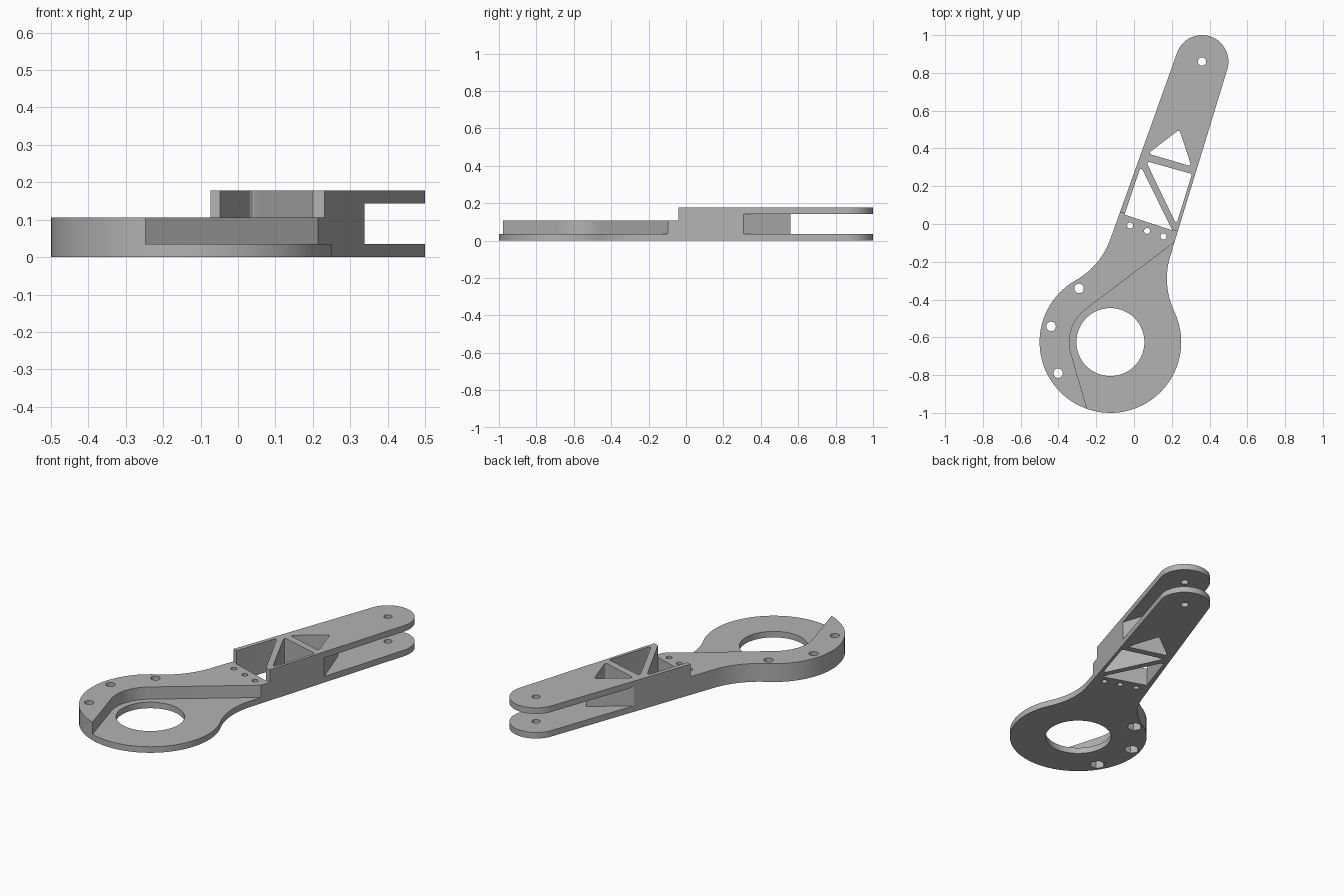
import bpy, bmesh
from math import sin, cos, pi, atan2, sqrt, radians
from mathutils import Vector as V

cube = bpy.data.objects.get("Cube")
if cube:
    bpy.data.objects.remove(cube, do_unlink=True)

grey = bpy.data.materials.new("machined grey")
grey.use_nodes = True
color = (0.45, 0.45, 0.45, 1)
grey.diffuse_color = color
grey.node_tree.nodes["Principled BSDF"].inputs["Base Color"].default_value = color

RING, RING_R, BORE_R = V((-0.125, -0.625)), 0.375, 0.18
TIP, TIP_R = V((0.36, 0.86)), 0.14
FLOOR, RIM, TOP = 0.035, 0.106, 0.178


def arc(c, r, a0, a1, n=24):
    return [V((c[0] + r * cos(a0 + (a1 - a0) * i / n),
               c[1] + r * sin(a0 + (a1 - a0) * i / n))) for i in range(n + 1)]


def circle(c, r, n=32):
    return arc(c, r, 0, 2 * pi, n)[:-1]


def rounded(points, r):
    """Polygon with each corner replaced by a short curve."""
    pts, out = [V(p) for p in points], []
    for i, p in enumerate(pts):
        a, b = (pts[i - 1] - p).normalized(), (pts[(i + 1) % len(pts)] - p).normalized()
        half = a.angle(b) / 2
        t = r * cos(half) / sin(half)
        for k in range(9):
            s = k / 8
            out.append(p + a * t * (1 - s) ** 2 + b * t * s ** 2)
    return out


def prism(name, points, z0, z1):
    bm = bmesh.new()
    face = bm.faces.new([bm.verts.new((p[0], p[1], z0)) for p in points])
    up = bmesh.ops.extrude_face_region(bm, geom=[face])["geom"]
    bmesh.ops.translate(bm, vec=(0, 0, z1 - z0),
                        verts=[v for v in up if isinstance(v, bmesh.types.BMVert)])
    bmesh.ops.recalc_face_normals(bm, faces=bm.faces)
    mesh = bpy.data.meshes.new(name)
    bm.to_mesh(mesh)
    bm.free()
    ob = bpy.data.objects.new(name, mesh)
    bpy.context.collection.objects.link(ob)
    return ob


def fillet(along, normal, r):
    """Concave arc joining the ring to an arm edge: centre, ring angle, edge angle."""
    reach = (TIP - RING).dot(normal) + TIP_R
    side = reach + r
    c = RING + along * sqrt((r + RING_R) ** 2 - side ** 2) + normal * side
    to_ring = RING - c
    return c, atan2(to_ring.y, to_ring.x), atan2(-normal.y, -normal.x)


# Outline: ring, concave fillets, tapering arm and round tip
right_dir, left_dir = V((0.292, 0.956)).normalized(), V((0.337, 0.9415)).normalized()
right_n, left_n = V((right_dir.y, -right_dir.x)), V((-left_dir.y, left_dir.x))
rc, r_ring, r_edge = fillet(right_dir, right_n, 0.41)
lc, l_ring, l_edge = fillet(left_dir, left_n, 0.41)
if r_ring < 0:
    r_ring += 2 * pi
if r_edge < 0:
    r_edge += 2 * pi
outline = arc(rc, 0.41, r_ring, r_edge)
outline += arc(TIP, TIP_R, atan2(right_n.y, right_n.x), atan2(left_n.y, left_n.x), 32)
outline += arc(lc, 0.41, l_edge, l_ring)
start, end = l_ring + pi, r_ring - pi
while end < start:
    end += 2 * pi
outline += arc(RING, RING_R, start, end, 64)[1:-1]
arm = prism("lever_arm", outline, 0, TOP)

cutters = []


def cut(points, z0=-0.1, z1=0.4):
    cutters.append(prism("cutter", points, z0, z1))


# Lowered deck around the ring
cut([(-0.552, 0.224), (0.709, -0.2), (1, -1.2), (-1.2, -1.2)], RIM)

# Recessed floor beside the raised rim
cut([V((0.394, 0.04))] + arc(RING, 0.217, radians(127), radians(196))
    + [V((-0.24, -1.006)), V((-0.2, -1.2)), V((1, -1.2)), V((1, 0.04))], FLOOR)

# Fork slot with a pointed closed end
cut([(-0.1, 0.293), (0.25, 0.56), (0.375, 0.2), (0.8, 0.2), (0.8, 1.2), (-0.1, 1.2)],
    FLOOR, TOP - FLOOR)

# Triangular lightening windows
cut(rounded([(0.074, 0.373), (0.304, 0.305), (0.24, 0.5)], 0.012))
cut(rounded([(0.063, 0.333), (0.224, -0.003), (0.307, 0.265)], 0.012))
apex = rounded([(-0.05, 0.05), (0.203, -0.034), (0.036, 0.306)], 0.012)[18:]
cut([V((-0.05, 0.05)), V((0.203, -0.034))] + apex)

# Ring bore, tip pivot, small pin holes
cut(circle(RING, BORE_R, 64))
cut(circle(TIP, 0.022))
for p in [(-0.021, -0.008), (0.069, -0.037), (0.156, -0.066)]:
    cut(circle(p, 0.016, 24))

# Rim bolt holes with hexagonal nut pockets underneath
for p in [(-0.291, -0.341), (-0.439, -0.542), (-0.402, -0.79)]:
    cut(circle(p, 0.025))
    cut(circle(p, 0.042, 6), -0.1, 0.05)

# Apply all cuts, then remove the cutters
for c in cutters:
    m = arm.modifiers.new("cut", "BOOLEAN")
    m.operation, m.solver, m.object = "DIFFERENCE", "EXACT", c
bpy.context.view_layer.update()
result = bpy.data.meshes.new_from_object(arm.evaluated_get(bpy.context.evaluated_depsgraph_get()))
arm.modifiers.clear()
arm.data = result
for c in cutters:
    bpy.data.objects.remove(c, do_unlink=True)

result.materials.clear()
result.materials.append(grey)
for ob in bpy.context.selected_objects:
    ob.select_set(False)
arm.select_set(True)
bpy.context.view_layer.objects.active = arm
bpy.ops.object.shade_smooth_by_angle(angle=radians(30))
